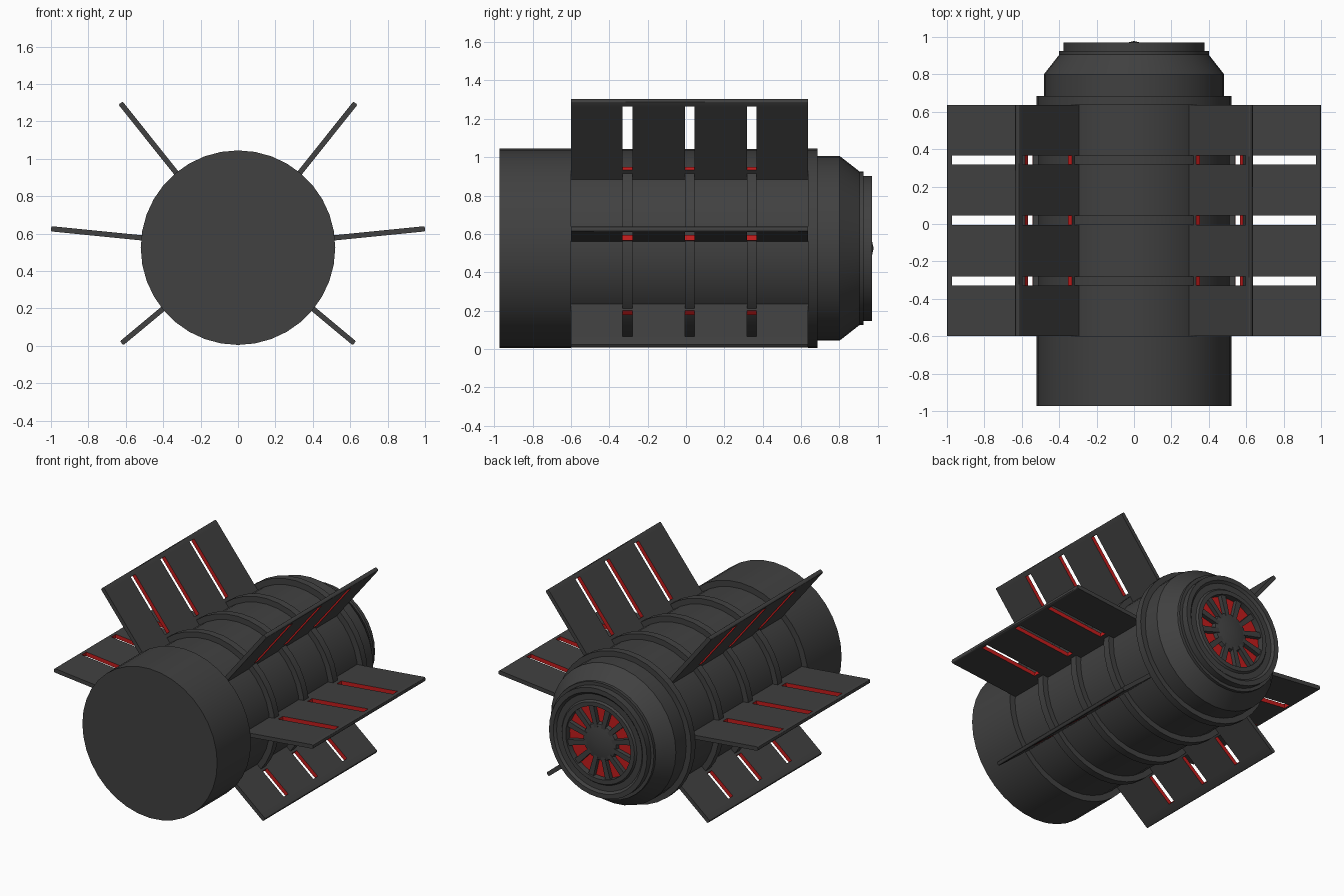
import bpy, bmesh, math
from mathutils import Vector

if "Cube" in bpy.data.objects:
    bpy.data.objects.remove(bpy.data.objects["Cube"])

CZ = 0.525      # height of the main axis
SEG = 36


def material(name, rgb):
    m = bpy.data.materials.new(name)
    m.diffuse_color = (*rgb, 1)
    m.use_nodes = True
    m.node_tree.nodes["Principled BSDF"].inputs["Base Color"].default_value = m.diffuse_color
    return m


GREY = material("dark_grey", (0.052, 0.052, 0.052))
RED = material("glow_red", (0.55, 0.012, 0.012))


def finish(name, bm, mats, smooth=True):
    bmesh.ops.recalc_face_normals(bm, faces=bm.faces)
    me = bpy.data.meshes.new(name)
    bm.to_mesh(me)
    bm.free()
    for m in mats:
        me.materials.append(m)
    ob = bpy.data.objects.new(name, me)
    bpy.context.collection.objects.link(ob)
    if smooth:
        bpy.ops.object.select_all(action='DESELECT')
        ob.select_set(True)
        bpy.context.view_layer.objects.active = ob
        bpy.ops.object.shade_smooth_by_angle(angle=math.radians(30))
    return ob


def lathe(name, profile, mat=GREY, closed=False, seg=SEG):
    """Spin (radius, y) points round the main axis."""
    bm = bmesh.new()
    rings = []
    for r, y in profile:
        rings.append([bm.verts.new((r * math.cos(a), y, CZ + r * math.sin(a)))
                      for a in (2 * math.pi * i / seg for i in range(seg))])
    pairs = list(zip(rings, rings[1:]))
    if closed:
        pairs.append((rings[-1], rings[0]))
    for a, b in pairs:
        for i in range(seg):
            j = (i + 1) % seg
            bm.faces.new((a[i], a[j], b[j], b[i]))
    bmesh.ops.remove_doubles(bm, verts=bm.verts, dist=1e-5)
    return finish(name, bm, [mat])


# main body: front drum, recessed middle, rear collar, tapered nozzle with recess
lathe("body", [(0, -0.972), (0.52, -0.972), (0.52, -0.60), (0.478, -0.60),
               (0.478, 0.637), (0.52, 0.637), (0.52, 0.685), (0.482, 0.685),
               (0.482, 0.80), (0.40, 0.905), (0.40, 0.925), (0.378, 0.925),
               (0.378, 0.970), (0.345, 0.970), (0.33, 0.955), (0.29, 0.955),
               (0.28, 0.968), (0.25, 0.968), (0.25, 0.92), (0, 0.92)])

# raised ribs round the middle, in line with the fin slots
RIBS = (-0.305, 0.02, 0.342)
HW = 0.025
for k, y in enumerate(RIBS):
    lathe(f"rib_{k + 1}", [(0.46, y - HW), (0.517, y - HW), (0.517, y + HW), (0.46, y + HW)],
          closed=True)

# glowing disc, hub and spokes in the rear recess
lathe("rear_glow", [(0, 0.926), (0.249, 0.926)], RED)
lathe("rear_hub", [(0.135, 0.92), (0.125, 0.95), (0, 0.978)], seg=24)
bm = bmesh.new()
for k in range(12):
    a = 2 * math.pi * (k + 0.5) / 12
    d = Vector((math.cos(a), 0, math.sin(a)))
    t = Vector((-d.z, 0, d.x))
    o = Vector((0, 0, CZ))
    v = [[bm.verts.new(o + d * r + t * s * w + Vector((0, y, 0)))
          for s, y in ((-1, 0.92), (1, 0.92), (1, 0.955), (-1, 0.955))]
         for r, w in ((0.10, 0.015), (0.255, 0.02))]
    for i in range(4):
        j = (i + 1) % 4
        bm.faces.new((v[0][i], v[0][j], v[1][j], v[1][i]))
    bm.faces.new(v[0])
    bm.faces.new(v[1])
finish("rear_spokes", bm, [GREY], False)


def fin(name, root, tip, slot, side, half=0.014):
    """Slotted plate from root to tip (x, z); slot gives its x range; slot walls are red."""
    p, q = Vector((root[0], 0, root[1])), Vector((tip[0], 0, tip[1]))
    d = q - p
    n = Vector((-d.z, 0, d.x)).normalized() * half
    us = [0] + [(x - root[0]) / d.x for x in slot] + [1]
    ys = [-0.60] + [y + s for y in RIBS for s in (-HW, HW)] + [0.637]
    bm = bmesh.new()
    grid = {}
    for i, u in enumerate(us):
        for j, y in enumerate(ys):
            for k in (0, 1):
                c = p + d * u + n * (2 * k - 1) + Vector((0, y, 0))
                grid[i, j, k] = bm.verts.new((c.x * side, c.y, c.z))

    def hole(i, j):
        return i == 1 and j % 2 == 1

    def inside(i, j):
        return 0 <= i < len(us) - 1 and 0 <= j < len(ys) - 1

    for i in range(len(us) - 1):
        for j in range(len(ys) - 1):
            if hole(i, j):
                continue
            for k in (0, 1):
                bm.faces.new([grid[i + a, j + b, k] for a, b in ((0, 0), (1, 0), (1, 1), (0, 1))])
            for di, dj, e in ((-1, 0, ((0, 0), (0, 1))), (1, 0, ((1, 0), (1, 1))),
                              (0, -1, ((0, 0), (1, 0))), (0, 1, ((0, 1), (1, 1)))):
                ni, nj = i + di, j + dj
                if inside(ni, nj) and not hole(ni, nj):
                    continue
                (a, b), (a2, b2) = e
                f = bm.faces.new((grid[i + a, j + b, 0], grid[i + a2, j + b2, 0],
                                  grid[i + a2, j + b2, 1], grid[i + a, j + b, 1]))
                f.material_index = 1 if inside(ni, nj) else 0
    # round the long tip edge
    edges = [bm.edges.get((grid[3, j, k], grid[3, j + 1, k]))
             for j in range(len(ys) - 1) for k in (0, 1)]
    bmesh.ops.recalc_face_normals(bm, faces=bm.faces)
    bmesh.ops.bevel(bm, geom=edges, offset=0.009, segments=3, profile=0.5,
                    affect='EDGES', clamp_overlap=True)
    finish(name, bm, [GREY, RED])


# three fins on each side
for side, label in ((1, "right"), (-1, "left")):
    fin(f"upper_fin_{label}", (0.285, 0.868), (0.628, 1.298), (0.343, 0.607), side)
    fin(f"middle_fin_{label}", (0.46, 0.572), (1.0, 0.626), (0.542, 0.975), side)
    fin(f"lower_fin_{label}", (0.36, 0.232), (0.622, 0.014), (0.412, 0.575), side)
